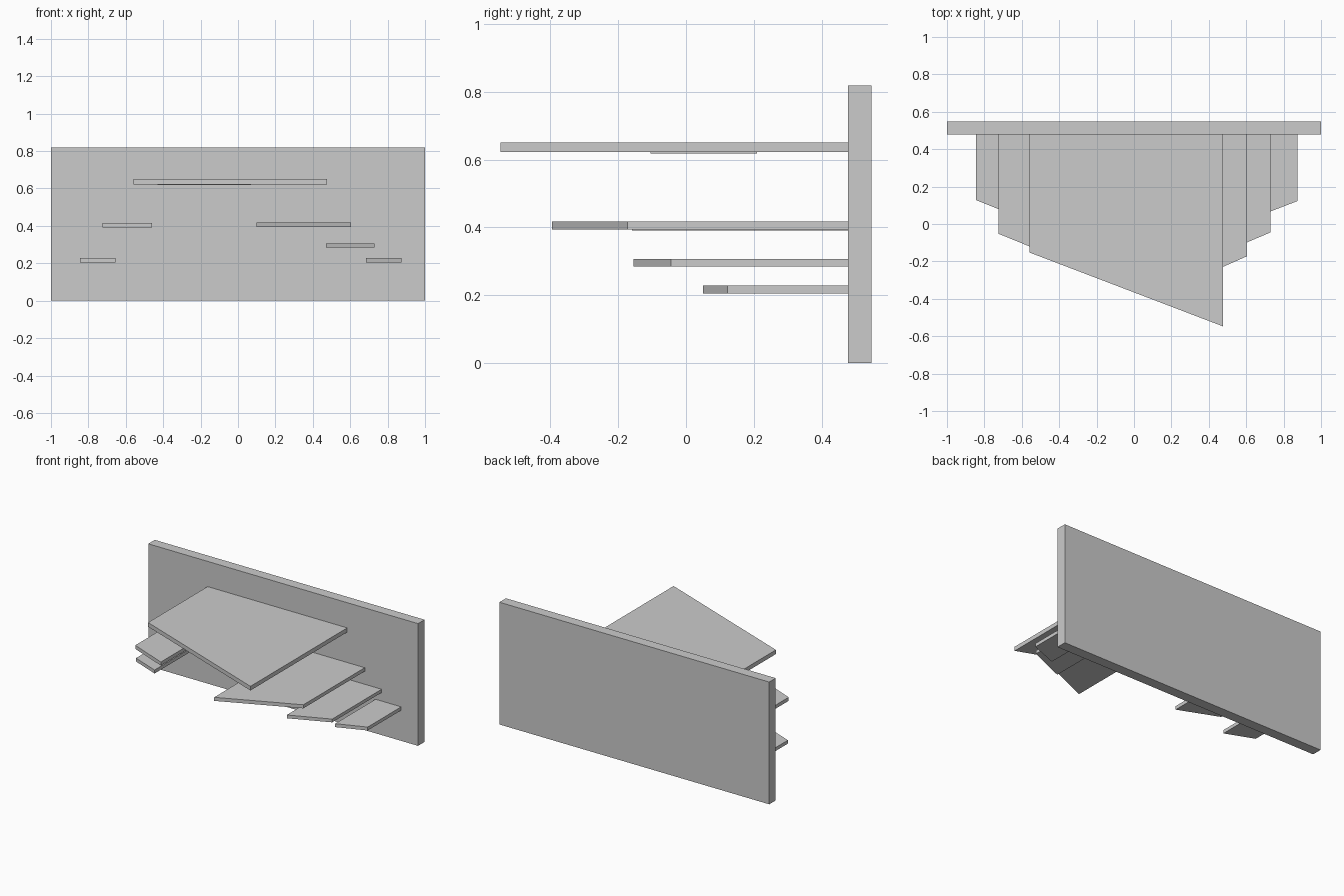
import bpy, bmesh

if "Cube" in bpy.data.objects:
    bpy.data.objects.remove(bpy.data.objects["Cube"])

WALL_FRONT = 0.478


def slab(name, outline, z0, z1):
    """Extrude a flat plan outline (counter-clockwise) from z0 to z1."""
    bm = bmesh.new()
    face = bm.faces.new([bm.verts.new((x, y, z0)) for x, y in outline])
    ext = bmesh.ops.extrude_face_region(bm, geom=[face])
    verts = [g for g in ext["geom"] if isinstance(g, bmesh.types.BMVert)]
    bmesh.ops.translate(bm, verts=verts, vec=(0, 0, z1 - z0))
    bmesh.ops.recalc_face_normals(bm, faces=bm.faces)
    mesh = bpy.data.meshes.new(name)
    bm.to_mesh(mesh)
    bm.free()
    obj = bpy.data.objects.new(name, mesh)
    bpy.context.collection.objects.link(obj)
    return obj


def shelf(name, x0, x1, y0, y1, z0, z1):
    """Shelf fixed to the wall, front edge slanting from y0 (left) to y1 (right)."""
    return slab(name, [(x0, y0), (x1, y1), (x1, WALL_FRONT), (x0, WALL_FRONT)], z0, z1)


# Back wall
slab("back_wall", [(-1, WALL_FRONT), (1, WALL_FRONT), (1, 0.547), (-1, 0.547)], 0, 0.819)

# Cantilevered shelves: left x, right x, front y at left and right, bottom, top
for args in [
    ("main_shelf", -0.56, 0.475, -0.152, -0.547, 0.622, 0.650),
    ("left_middle_shelf", -0.725, -0.46, -0.052, -0.16, 0.391, 0.415),
    ("left_low_shelf", -0.845, -0.655, 0.128, 0.052, 0.205, 0.228),
    ("right_upper_shelf", 0.10, 0.605, -0.395, -0.172, 0.394, 0.418),
    ("right_middle_shelf", 0.47, 0.73, -0.155, -0.045, 0.285, 0.307),
    ("right_low_shelf", 0.685, 0.875, 0.05, 0.123, 0.205, 0.228),
]:
    shelf(*args)

# Thin panel under the main shelf
slab("underside_panel", [(-0.43, -0.105), (0.07, -0.105), (0.07, 0.21), (-0.43, 0.21)], 0.618, 0.622)
